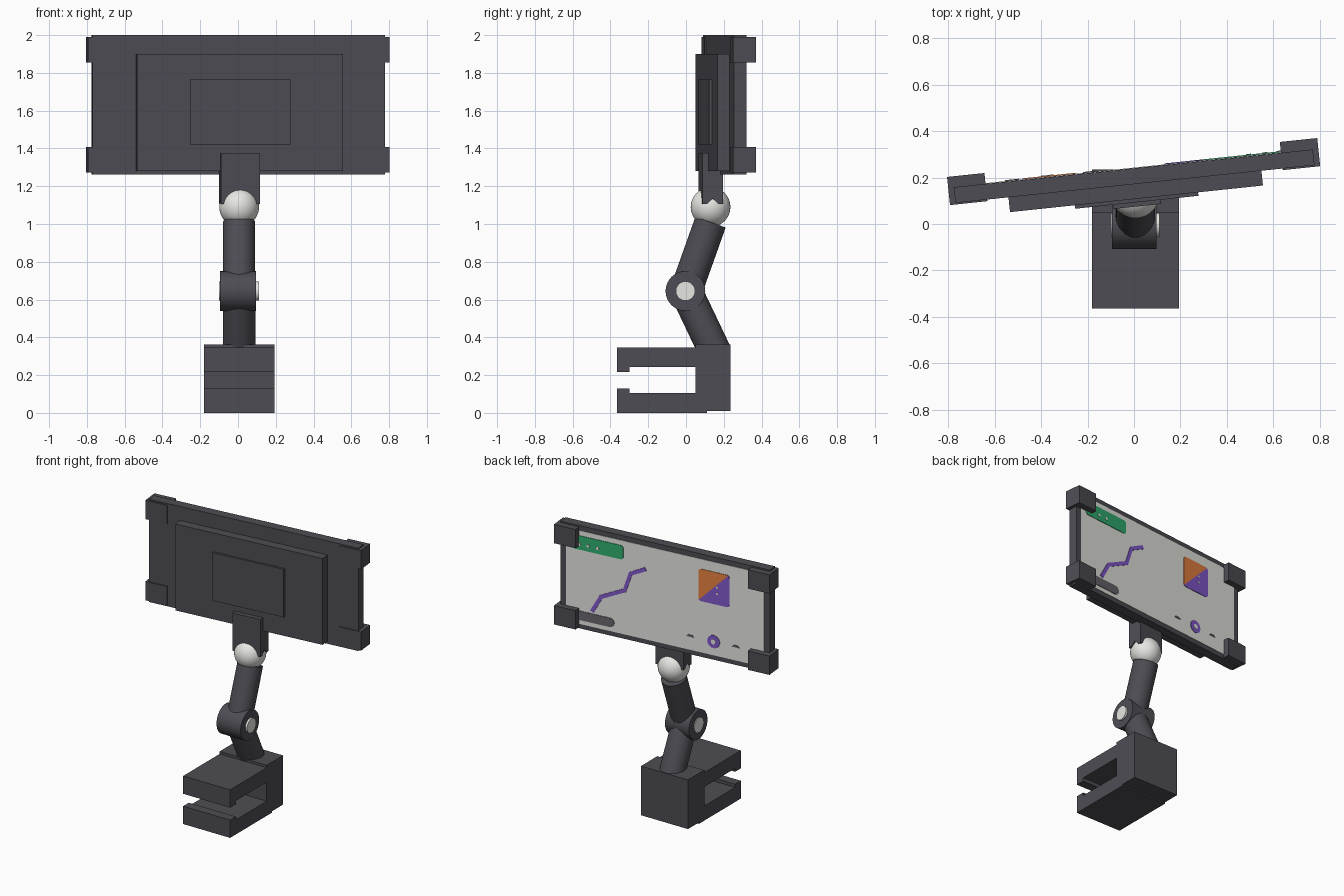
import bpy, bmesh, math
from mathutils import Matrix, Vector

if "Cube" in bpy.data.objects:
    bpy.data.objects.remove(bpy.data.objects["Cube"])


def material(name, r, g, b):
    m = bpy.data.materials.new(name)
    m.diffuse_color = (r, g, b, 1)
    m.use_nodes = True
    m.node_tree.nodes["Principled BSDF"].inputs["Base Color"].default_value = m.diffuse_color
    return m


DARK = material("dark plastic", 0.075, 0.073, 0.088)
GREY = material("mid grey", 0.14, 0.13, 0.155)
WHITE = material("off white", 0.84, 0.85, 0.81)
GREEN = material("green", 0.03, 0.42, 0.16)
ORANGE = material("orange", 0.90, 0.25, 0.06)
PURPLE = material("purple", 0.22, 0.10, 0.60)

# The whole display is turned 6 degrees about the vertical axis
PIVOT = Vector((0, 0.21, 0))
TURN = (Matrix.Translation(PIVOT) @ Matrix.Rotation(math.radians(6), 4, 'Z')
        @ Matrix.Translation(-PIVOT))


def finish(name, bm, mat, matrix=None, smooth=False):
    if matrix:
        bm.transform(matrix)
    bmesh.ops.recalc_face_normals(bm, faces=bm.faces)
    me = bpy.data.meshes.new(name)
    bm.to_mesh(me)
    bm.free()
    me.materials.append(mat)
    ob = bpy.data.objects.new(name, me)
    bpy.context.collection.objects.link(ob)
    if smooth:
        bpy.ops.object.select_all(action='DESELECT')
        ob.select_set(True)
        bpy.context.view_layer.objects.active = ob
        bpy.ops.object.shade_smooth_by_angle(angle=math.radians(35))
    return ob


def prism(name, points, step, mat, matrix=None):
    """Extrude a closed 3D outline along the vector step."""
    bm = bmesh.new()
    face = bm.faces.new([bm.verts.new(p) for p in points])
    out = bmesh.ops.extrude_face_region(bm, geom=[face])
    moved = [v for v in out['geom'] if isinstance(v, bmesh.types.BMVert)]
    bmesh.ops.translate(bm, verts=moved, vec=step)
    return finish(name, bm, mat, matrix)


def plate(name, outline, y0, y1, mat):
    """Outline in (x, z) on the display, between depths y0 and y1."""
    return prism(name, [(x, y0, z) for x, z in outline], (0, y1 - y0, 0), mat, TURN)


def rect(x0, x1, z0, z1):
    return [(x0, z0), (x1, z0), (x1, z1), (x0, z1)]


def rounded(x0, x1, z0, z1, r, n=5):
    pts = []
    for k, (cx, cz) in enumerate(rect(x0 + r, x1 - r, z0 + r, z1 - r)):
        for i in range(n + 1):
            a = math.pi + (k + i / n) * math.pi / 2
            pts.append((cx + r * math.cos(a), cz + r * math.sin(a)))
    return pts


def disc(x, z, r, n=20):
    return [(x + r * math.cos(2 * math.pi * i / n),
             z + r * math.sin(2 * math.pi * i / n)) for i in range(n)]


def rod(name, a, b, r, mat):
    a, b = Vector(a), Vector(b)
    bm = bmesh.new()
    bmesh.ops.create_cone(bm, cap_ends=True, segments=40, radius1=r, radius2=r,
                          depth=(b - a).length)
    rot = (b - a).to_track_quat('Z', 'Y').to_matrix().to_4x4()
    return finish(name, bm, mat, Matrix.Translation((a + b) / 2) @ rot, True)


# Desk clamp: side profile (y, z) with lipped jaws
clamp = [(-0.365, 0), (0.11, 0), (0.11, 0.01), (0.235, 0.01), (0.235, 0.363),
         (0.05, 0.363), (0.05, 0.345), (-0.365, 0.345), (-0.365, 0.217),
         (-0.30, 0.217), (-0.30, 0.242), (0.05, 0.242), (0.05, 0.105),
         (-0.30, 0.105), (-0.30, 0.128), (-0.365, 0.128)]
prism("desk_clamp", [(-0.18, y, z) for y, z in clamp], (0.373, 0, 0), DARK)

# Arm with elbow joint and ball head
CX = 0.006
rod("lower_arm", (CX, 0.155, 0.32), (CX, 0, 0.645), 0.086, DARK)
rod("upper_arm", (CX, 0, 0.645), (CX, 0.13, 1.01), 0.085, DARK)
rod("elbow_joint", (-0.095, -0.003, 0.645), (0.096, -0.003, 0.645), 0.105, DARK)
rod("elbow_pin", (-0.10, -0.003, 0.645), (0.11, -0.003, 0.645), 0.051, WHITE)
bm = bmesh.new()
bmesh.ops.create_uvsphere(bm, u_segments=40, v_segments=24, radius=0.105)
finish("ball_head", bm, WHITE, Matrix.Translation((CX, 0.13, 1.09)), True)

# Socket bracket with notched bottom
bracket = [(0.075, 1.375), (0.075, 1.105), (0.10, 1.105), (0.13, 1.135),
           (0.16, 1.105), (0.185, 1.105), (0.185, 1.375)]
prism("socket_bracket", [(-0.104, y, z) for y, z in bracket], (0.208, 0, 0), DARK, TURN)

# Display body and stacked rear plates
plate("display_body", rect(-0.778, 0.778, 1.262, 2.0), 0.172, 0.240, DARK)
plate("mount_plate", rect(-0.548, 0.548, 1.28, 1.90), 0.108, 0.172, DARK)
plate("mount_pad", rect(-0.267, 0.267, 1.42, 1.765), 0.093, 0.108, DARK)

# Corner grips
for sx, side in ((-1, "left"), (1, "right")):
    for z0, level in ((1.272, "lower"), (1.855, "upper")):
        x0, x1 = sorted((sx * 0.64, sx * 0.802))
        plate(f"corner_grip_{level}_{side}", rect(x0, x1, z0, z0 + 0.135),
              0.165, 0.287, DARK)

# Screen with thin plates for the picture
S, T, U = 0.243, 0.247, 0.250
plate("screen", rect(-0.738, 0.738, 1.295, 1.965), 0.240, S, WHITE)
plate("green_banner", rounded(0.31, 0.69, 1.83, 1.93, 0.018), S, T, GREEN)
for i, x in enumerate((0.50, 0.57, 0.635)):
    plate(f"banner_dot_{i}", disc(x, 1.87, 0.011, 10), T, U, WHITE)
plate("grey_pill", rounded(0.377, 0.67, 1.325, 1.39, 0.032), S, T, GREY)

# Route line: a ribbon mitred along a few points
route = [Vector(p) for p in ((0.143, 1.80), (0.256, 1.742), (0.30, 1.612),
                             (0.475, 1.526), (0.543, 1.406))]
left, right = [], []
for i, p in enumerate(route):
    d = (route[min(i + 1, len(route) - 1)] - route[max(i - 1, 0)]).normalized()
    n = Vector((-d.y, d.x)) * 0.014
    left.append(p + n)
    right.append(p - n)
plate("route_line", left + right[::-1], S, T, PURPLE)

# Two-colour tile, split on its diagonal
tile = rounded(-0.48, -0.25, 1.665, 1.895, 0.02)
# corner arcs run: lower -x, lower +x, upper +x, upper -x (6 points each)
plate("tile_orange", tile[9:21], S, T, ORANGE)
plate("tile_purple", tile[20:] + tile[:10], S, T, PURPLE)
for i, z in enumerate((1.745, 1.79)):
    plate(f"tile_dot_{i}", disc(-0.39, z, 0.008, 8), T, U, WHITE)

# Ring button and small marks beside it
plate("ring_button", disc(-0.362, 1.394, 0.046), S, T, PURPLE)
plate("ring_centre", disc(-0.362, 1.394, 0.018), T, U, WHITE)
for i, x in enumerate((-0.188, -0.525)):
    plate(f"small_mark_{i}", [(x - 0.03, 1.39), (x + 0.03, 1.39),
                              (x + 0.015, 1.404), (x - 0.015, 1.404)], S, T, GREY)
